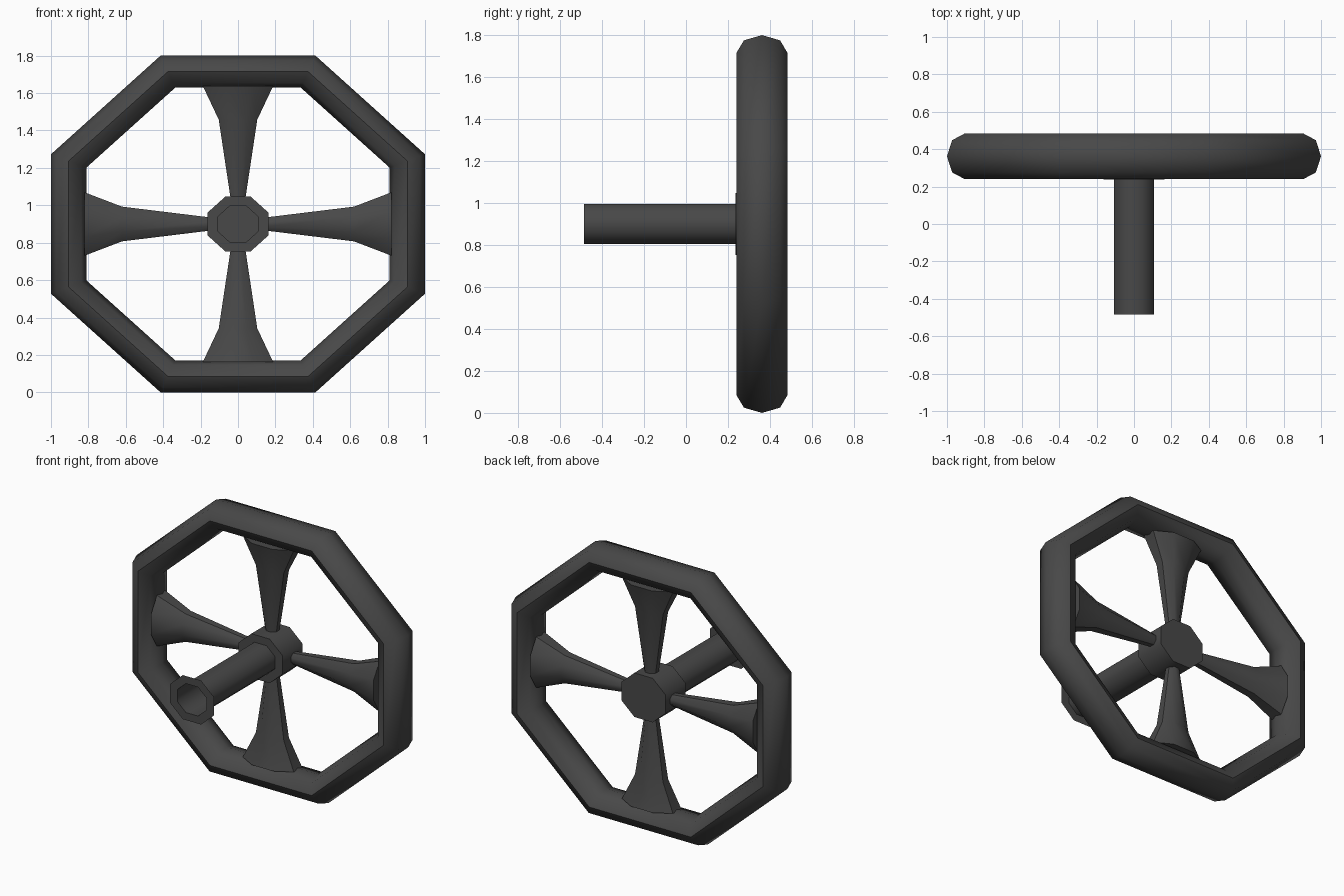
import bpy, bmesh, math
from mathutils import Vector

if "Cube" in bpy.data.objects:
    bpy.data.objects.remove(bpy.data.objects["Cube"])

ZC, ZS, YC = 0.9, 0.9, 0.362   # wheel centre height, vertical squash, wheel plane
N = 8                          # everything is eight-sided

mat = bpy.data.materials.new("dark_grey")
mat.diffuse_color = (0.065, 0.065, 0.065, 1)
mat.use_nodes = True
mat.node_tree.nodes["Principled BSDF"].inputs["Base Color"].default_value = mat.diffuse_color


def finish(name, bm, recalc=True):
    if recalc:
        bmesh.ops.recalc_face_normals(bm, faces=bm.faces)
    me = bpy.data.meshes.new(name)
    bm.to_mesh(me)
    bm.free()
    me.materials.append(mat)
    ob = bpy.data.objects.new(name, me)
    bpy.context.collection.objects.link(ob)
    bpy.ops.object.select_all(action='DESELECT')
    ob.select_set(True)
    bpy.context.view_layer.objects.active = ob
    bpy.ops.object.shade_smooth_by_angle(angle=math.radians(46 if name == "rim" else 50))
    return ob


def bridge(bm, a, b):
    for i in range(len(a)):
        j = (i + 1) % len(a)
        bm.faces.new((a[i], a[j], b[j], b[i]))


def octagon(bm, apothem, y):
    """Octagon around the wheel axle, flats up and sideways."""
    r = apothem / math.cos(math.pi / N)
    angles = [(k + 0.5) * math.tau / N for k in range(N)]
    return [bm.verts.new((r * math.cos(t), y, ZC + ZS * r * math.sin(t))) for t in angles]


# Rim: octagonal section swept round an octagon
bm = bmesh.new()
rings = []
for k in range(N):
    t = k * math.tau / N
    rings.append(octagon(bm, 0.905 + 0.095 * math.cos(t), YC + 0.122 * math.sin(t)))
for k in range(N):
    bridge(bm, rings[k], rings[(k + 1) % N])
finish("rim", bm)

# Open flange, hollow shaft and hub, one continuous profile
bm = bmesh.new()
profile = [(0.163, -0.485), (0.107, -0.485), (0.107, 0.237), (0.163, 0.237), (0.163, 0.447)]
rings = [octagon(bm, a, y) for a, y in profile]
for a, b in zip(rings, rings[1:]):
    bridge(bm, a, b)
bm.faces.new(rings[-1])
finish("shaft_and_hub", bm)

# Four flared spokes: distance out, half width, half depth
stations = [(0.14, 0.038, 0.038), (0.62, 0.103, 0.065), (0.82, 0.188, 0.105)]
for q, name in enumerate(("right", "top", "left", "bottom")):
    ang = q * math.pi / 2
    out = Vector((math.cos(ang), 0, math.sin(ang)))
    side = Vector((-math.sin(ang), 0, math.cos(ang)))
    bm = bmesh.new()
    rings = []
    for d, w, h in stations:
        ring = []
        for k in range(N):
            t = (k + 0.5) * math.tau / N
            c = math.cos(math.pi / N)
            p = out * d + side * (w * math.cos(t) / c)
            ring.append(bm.verts.new((p.x, YC + h * math.sin(t) / c, ZC + ZS * p.z)))
        rings.append(ring)
    for a, b in zip(rings, rings[1:]):
        bridge(bm, a, b)
    bm.faces.new(rings[0])
    bm.faces.new(rings[-1])
    finish(name + "_spoke", bm)
